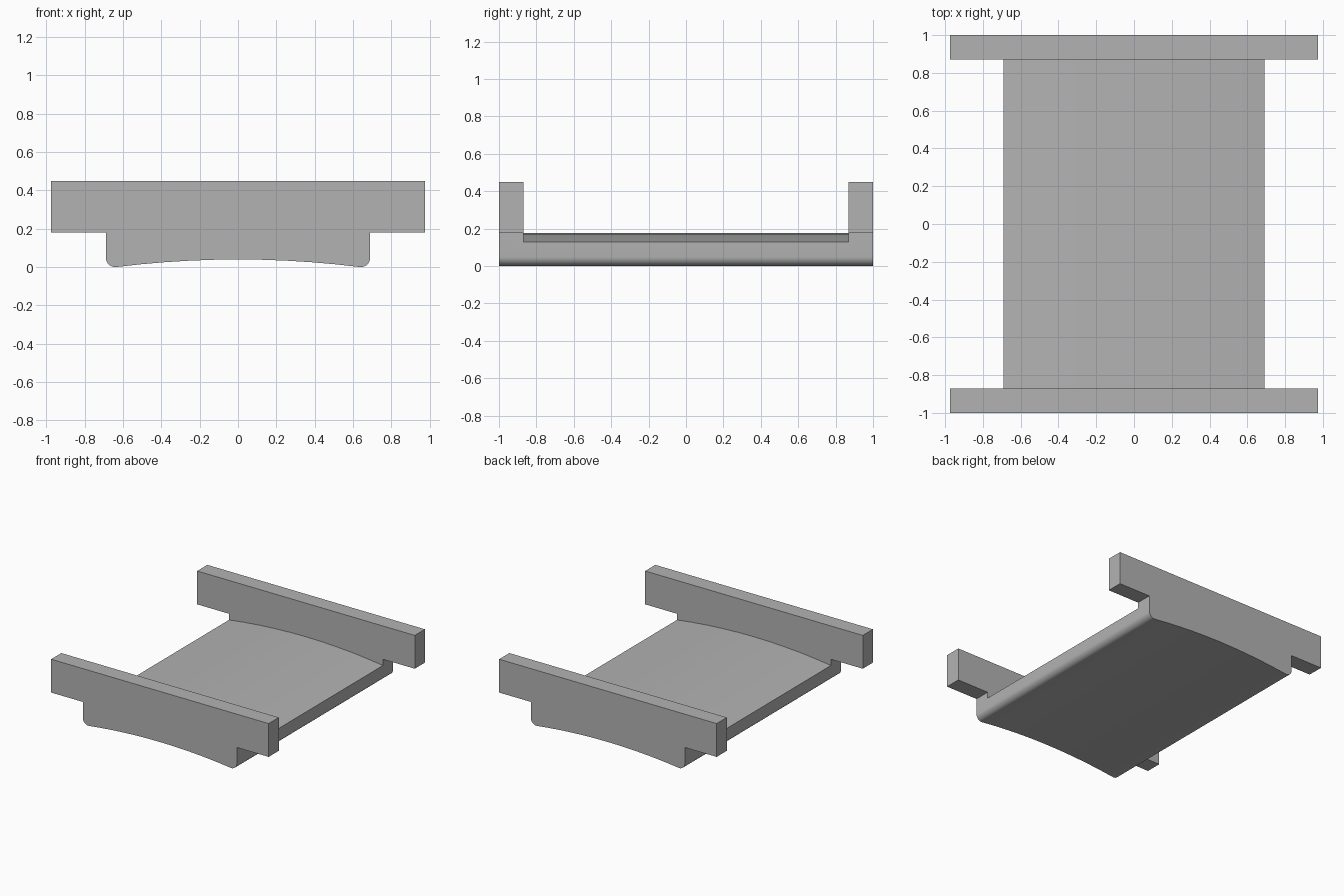
import bpy, bmesh, math

cube = bpy.data.objects.get("Cube")
if cube:
    bpy.data.objects.remove(cube, do_unlink=True)

HALF_W, WING, TOP, SHELF = 0.69, 0.975, 0.45, 0.18
HALF_L, INNER = 1.0, 0.87
FILLET = 0.05

grey = bpy.data.materials.new("plain grey")
grey.use_nodes = True
colour = (0.45, 0.45, 0.45, 1)
grey.diffuse_color = colour
grey.node_tree.nodes["Principled BSDF"].inputs["Base Color"].default_value = colour


def arch(half, low, rise, steps=10):
    """Shallow arch from -half to +half in the xz plane."""
    xs = [half * (2 * i / steps - 1) for i in range(steps + 1)]
    return [(x, low + rise * (1 - (x / half) ** 2)) for x in xs]


def extrude_profile(name, outline, half_length):
    """Closed xz outline swept along y, centred on y = 0."""
    bm = bmesh.new()
    face = bm.faces.new([bm.verts.new((x, -half_length, z)) for x, z in outline])
    swept = bmesh.ops.extrude_face_region(bm, geom=[face])
    moved = [v for v in swept["geom"] if isinstance(v, bmesh.types.BMVert)]
    bmesh.ops.translate(bm, verts=moved, vec=(0, 2 * half_length, 0))
    bmesh.ops.recalc_face_normals(bm, faces=bm.faces)
    mesh = bpy.data.meshes.new(name)
    bm.to_mesh(mesh)
    bm.free()
    obj = bpy.data.objects.new(name, mesh)
    bpy.context.collection.objects.link(obj)
    mesh.materials.append(grey)
    return obj


# Full end outline: arched underside, rounded lower corners, wide upper bar
angles = [math.radians(10 * i) for i in range(1, 10)]
corner = [(HALF_W - FILLET * (1 - math.sin(a)), FILLET * (1 - math.cos(a)))
          for a in angles]
right = corner + [(HALF_W, SHELF), (WING, SHELF), (WING, TOP)]
left = [(-x, z) for x, z in reversed(right)]
outline = arch(HALF_W - FILLET, 0, 0.04) + right + left
tray = extrude_profile("arched_tray", outline, HALF_L)

# Remove the middle above the arched floor, leaving the two end plates
hollow = arch(HALF_W, 0.13, 0.048)
hollow = [(-1.2, 0.13)] + hollow + [(1.2, 0.13), (1.2, 0.7), (-1.2, 0.7)]
cutter = extrude_profile("hollow_cutter", hollow, INNER)
cutter.hide_render = True

cut = tray.modifiers.new("hollow", 'BOOLEAN')
cut.operation = 'DIFFERENCE'
cut.solver = 'EXACT'
cut.object = cutter
bpy.ops.object.select_all(action='DESELECT')
tray.select_set(True)
bpy.context.view_layer.objects.active = tray
bpy.ops.object.modifier_apply(modifier=cut.name)
bpy.data.objects.remove(cutter, do_unlink=True)
bpy.ops.object.shade_smooth_by_angle(angle=math.radians(30))
